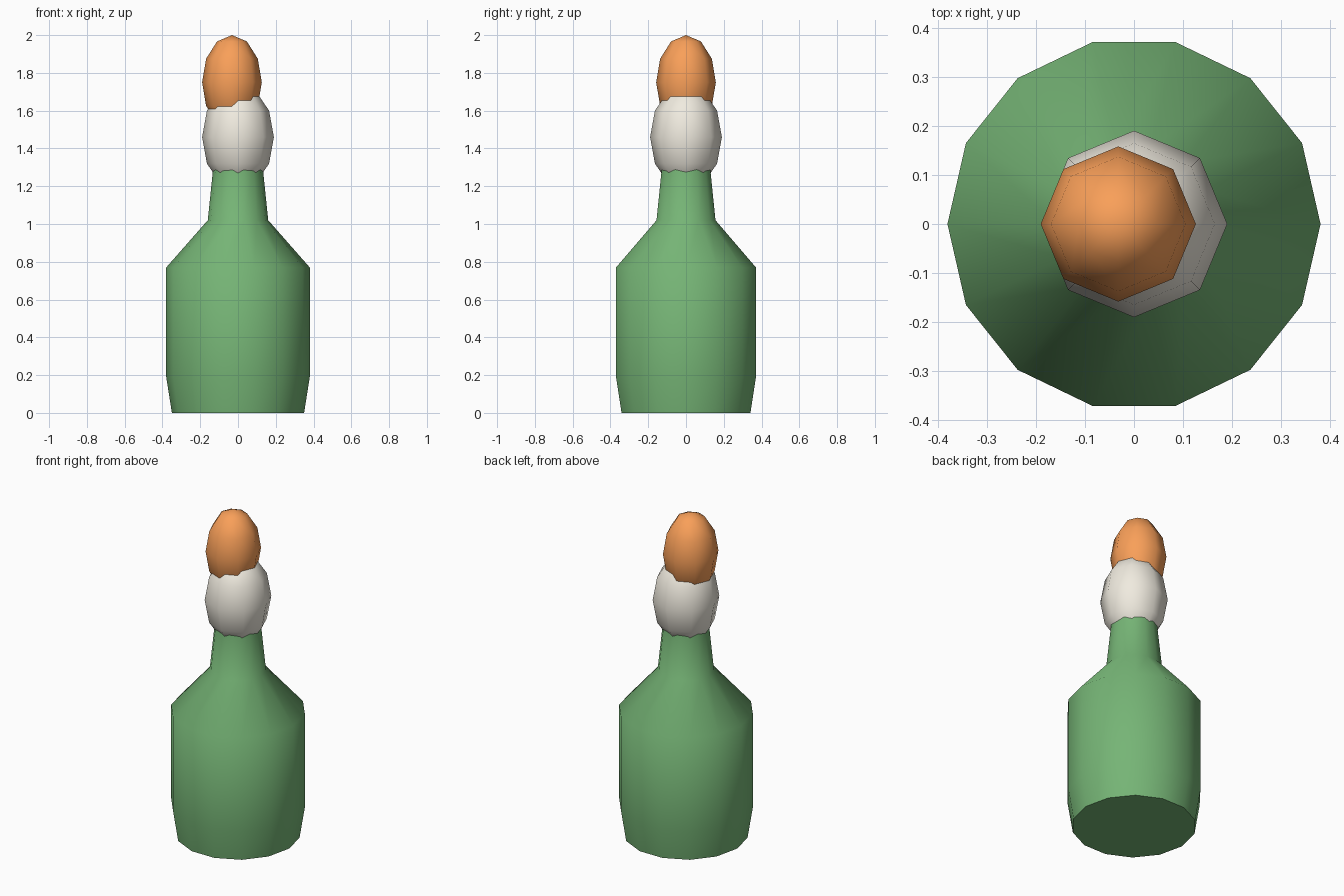
import bpy, bmesh, math

if "Cube" in bpy.data.objects:
    bpy.data.objects.remove(bpy.data.objects["Cube"])


def finish(obj, colour):
    mat = bpy.data.materials.new(obj.name + "_colour")
    mat.diffuse_color = (*colour, 1)
    mat.use_nodes = True
    mat.node_tree.nodes["Principled BSDF"].inputs["Base Color"].default_value = mat.diffuse_color
    obj.data.materials.append(mat)
    bpy.ops.object.select_all(action='DESELECT')
    obj.select_set(True)
    bpy.context.view_layer.objects.active = obj
    bpy.ops.object.shade_smooth_by_angle(angle=math.radians(65))


def lathe(name, profile, sides, colour):
    bm = bmesh.new()
    rings = []
    for r, z in profile:
        angles = [2 * math.pi * i / sides for i in range(sides)]
        rings.append([bm.verts.new((r * math.cos(a), r * math.sin(a), z)) for a in angles])
    for low, high in zip(rings, rings[1:]):
        for i in range(sides):
            j = (i + 1) % sides
            bm.faces.new((low[i], low[j], high[j], high[i]))
    bm.faces.new(rings[0][::-1])
    bm.faces.new(rings[-1])
    mesh = bpy.data.meshes.new(name)
    bm.to_mesh(mesh)
    bm.free()
    obj = bpy.data.objects.new(name, mesh)
    bpy.context.collection.objects.link(obj)
    finish(obj, colour)


def ellipsoid(name, centre, radius, half_height, colour):
    bpy.ops.mesh.primitive_uv_sphere_add(segments=8, ring_count=6, radius=1, location=centre)
    obj = bpy.context.object
    obj.name = name
    obj.scale = (radius, radius, half_height)
    bpy.ops.object.transform_apply(location=False, rotation=False, scale=True)
    finish(obj, colour)


# Bottle: tapered base, straight body, sloping shoulder and neck
lathe("bottle", [(0.35, 0), (0.38, 0.19), (0.38, 0.77), (0.16, 1.02), (0.13, 1.31)],
      14, (0.18, 0.46, 0.18))

# Rag stuffed in the neck, with the flame on top leaning to one side
ellipsoid("rag", (0, 0, 1.46), 0.19, 0.28, (0.87, 0.83, 0.74))
ellipsoid("flame", (-0.032, 0, 1.75), 0.158, 0.25, (0.95, 0.35, 0.10))
